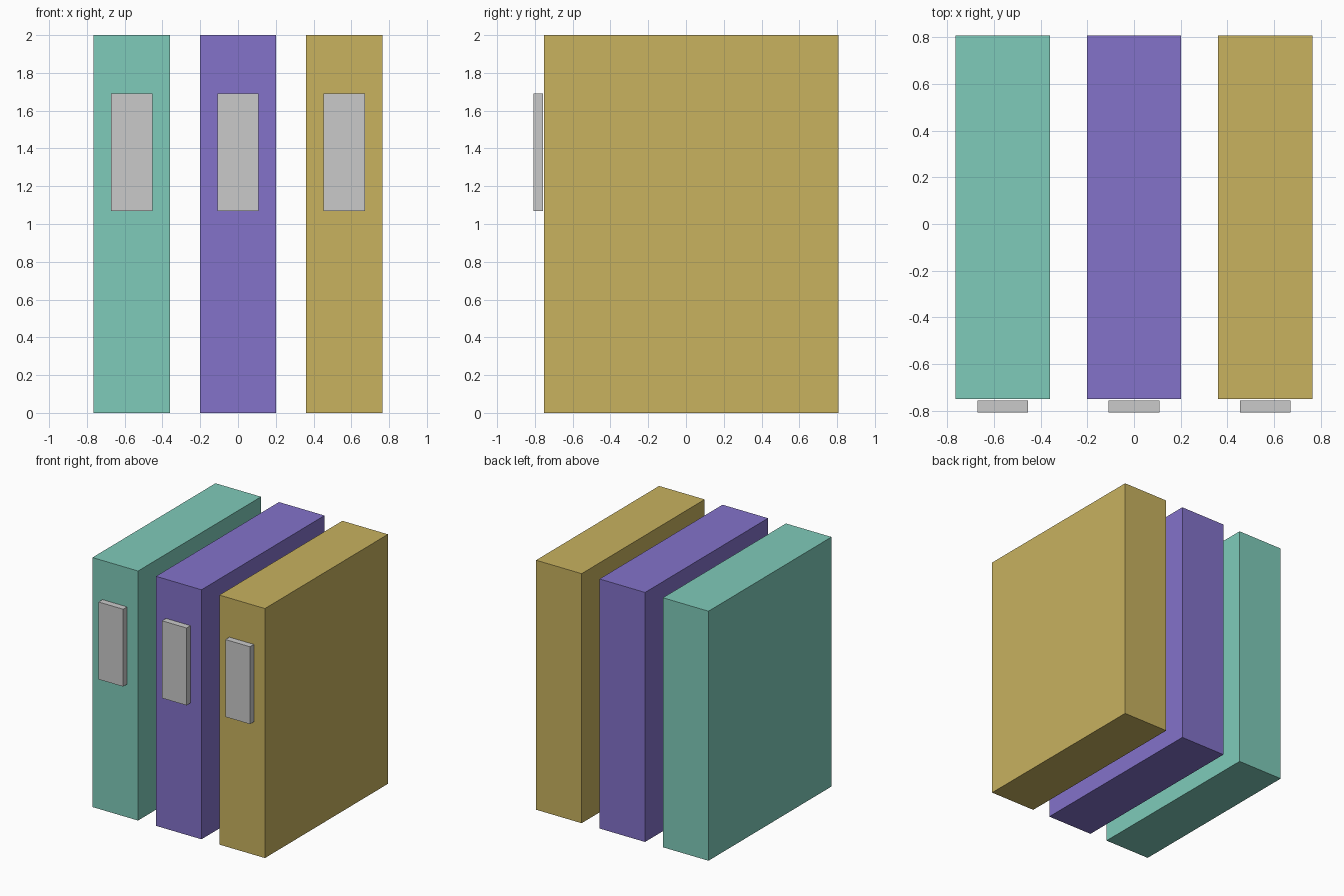
import bpy

if "Cube" in bpy.data.objects:
    bpy.data.objects.remove(bpy.data.objects["Cube"])


def material(name, rgb):
    # sRGB 0-255 to linear
    lin = [((c / 255 + 0.055) / 1.055) ** 2.4 for c in rgb]
    m = bpy.data.materials.new(name)
    m.diffuse_color = (*lin, 1)
    m.use_nodes = True
    m.node_tree.nodes["Principled BSDF"].inputs["Base Color"].default_value = m.diffuse_color
    return m


def box(name, x, y, z, mat):
    # Box from (min, max) ranges on each axis
    mid = [(a + b) / 2 for a, b in (x, y, z)]
    bpy.ops.mesh.primitive_cube_add(size=1, location=mid)
    ob = bpy.context.object
    ob.name = name
    ob.scale = [b - a for a, b in (x, y, z)]
    bpy.ops.object.transform_apply(location=False, rotation=False, scale=True)
    ob.data.materials.append(mat)
    return ob


grey = material("label_grey", (202, 202, 202))
colours = [("teal", (127, 203, 186)), ("purple", (131, 114, 202)), ("gold", (200, 178, 95))]

# Three binders in a row, each with a label plate on its spine
for i, (name, rgb) in enumerate(colours):
    cx = (i - 1) * 0.5625
    box(name + "_binder", (cx - 0.202, cx + 0.202), (-0.751, 0.807), (0, 2), material(name, rgb))
    box(name + "_label", (cx - 0.109, cx + 0.109), (-0.807, -0.757), (1.07, 1.69), grey)
